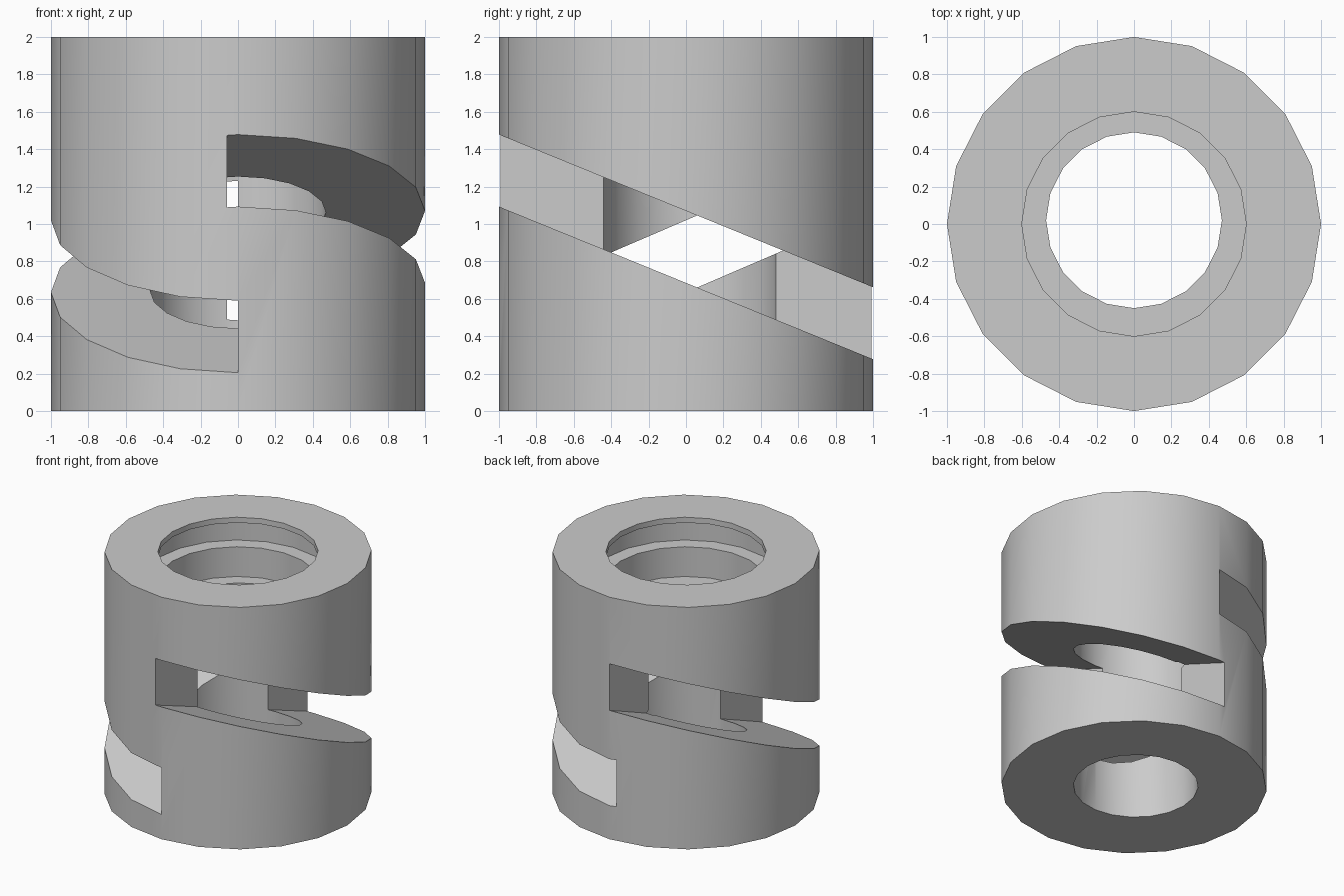
import bpy, bmesh, math

cube = bpy.data.objects.get("Cube")
if cube:
    bpy.data.objects.remove(cube, do_unlink=True)

SIDES = 20
BORE_SHIFT = 0.02  # bore sits slightly off centre in y

grey = bpy.data.materials.new("plain_grey")
grey.use_nodes = True
grey.diffuse_color = (0.6, 0.6, 0.6, 1)
grey.node_tree.nodes["Principled BSDF"].inputs["Base Color"].default_value = (0.6, 0.6, 0.6, 1)


def add_object(name, bm):
    bmesh.ops.recalc_face_normals(bm, faces=bm.faces)
    mesh = bpy.data.meshes.new(name)
    bm.to_mesh(mesh)
    bm.free()
    mesh.materials.append(grey)
    obj = bpy.data.objects.new(name, mesh)
    bpy.context.collection.objects.link(obj)
    return obj


def revolve(name, profile):
    """Closed ring from (radius, z, y shift) points."""
    bm = bmesh.new()
    rings = []
    for r, z, dy in profile:
        angles = [math.tau * i / SIDES for i in range(SIDES)]
        rings.append([bm.verts.new((r * math.cos(a), r * math.sin(a) + dy, z)) for a in angles])
    for a, b in zip(rings, rings[1:] + rings[:1]):
        for i in range(SIDES):
            j = (i + 1) % SIDES
            bm.faces.new((a[i], a[j], b[j], b[i]))
    return add_object(name, bm)


def slot_cutter(name, x0, x1, low, high, slope):
    """Slanted slab; low and high are its heights at y = 0."""
    bm = bmesh.new()
    reach = 1.3
    outline = [(-reach, low), (reach, low), (reach, high), (-reach, high)]
    ends = [[bm.verts.new((x, y, z + slope * y)) for y, z in outline] for x in (x0, x1)]
    for end in ends:
        bm.faces.new(end)
    for i in range(4):
        j = (i + 1) % 4
        bm.faces.new((ends[0][i], ends[0][j], ends[1][j], ends[1][i]))
    cutter = add_object(name, bm)
    cutter.hide_render = True
    return cutter


# Hollow body: outer wall, top seat with a ring groove, narrower bore below
body = revolve("slotted_coupling_body", [
    (1, 0, 0), (1, 2, 0),
    (0.6, 2, 0), (0.6, 1.955, 0),
    (0.72, 1.955, 0), (0.72, 1.756, 0),
    (0.6, 1.756, 0), (0.6, 1.51, 0),
    (0.47, 1.51, BORE_SHIFT), (0.47, 0, BORE_SHIFT),
])

# Two opposed slanted slots
cutters = [
    slot_cutter("right_slot_cutter", -0.06, 1.3, 0.685, 1.07, -0.408),
    slot_cutter("left_slot_cutter", -1.3, 0, 0.635, 1.02, 0.43),
]
bpy.ops.object.select_all(action="DESELECT")
body.select_set(True)
bpy.context.view_layer.objects.active = body
for cutter in cutters:
    mod = body.modifiers.new(cutter.name, "BOOLEAN")
    mod.operation = "DIFFERENCE"
    mod.solver = "EXACT"
    mod.object = cutter
    bpy.ops.object.modifier_apply(modifier=mod.name)
    bpy.data.objects.remove(cutter, do_unlink=True)

bpy.ops.object.shade_smooth_by_angle(angle=math.radians(30))
